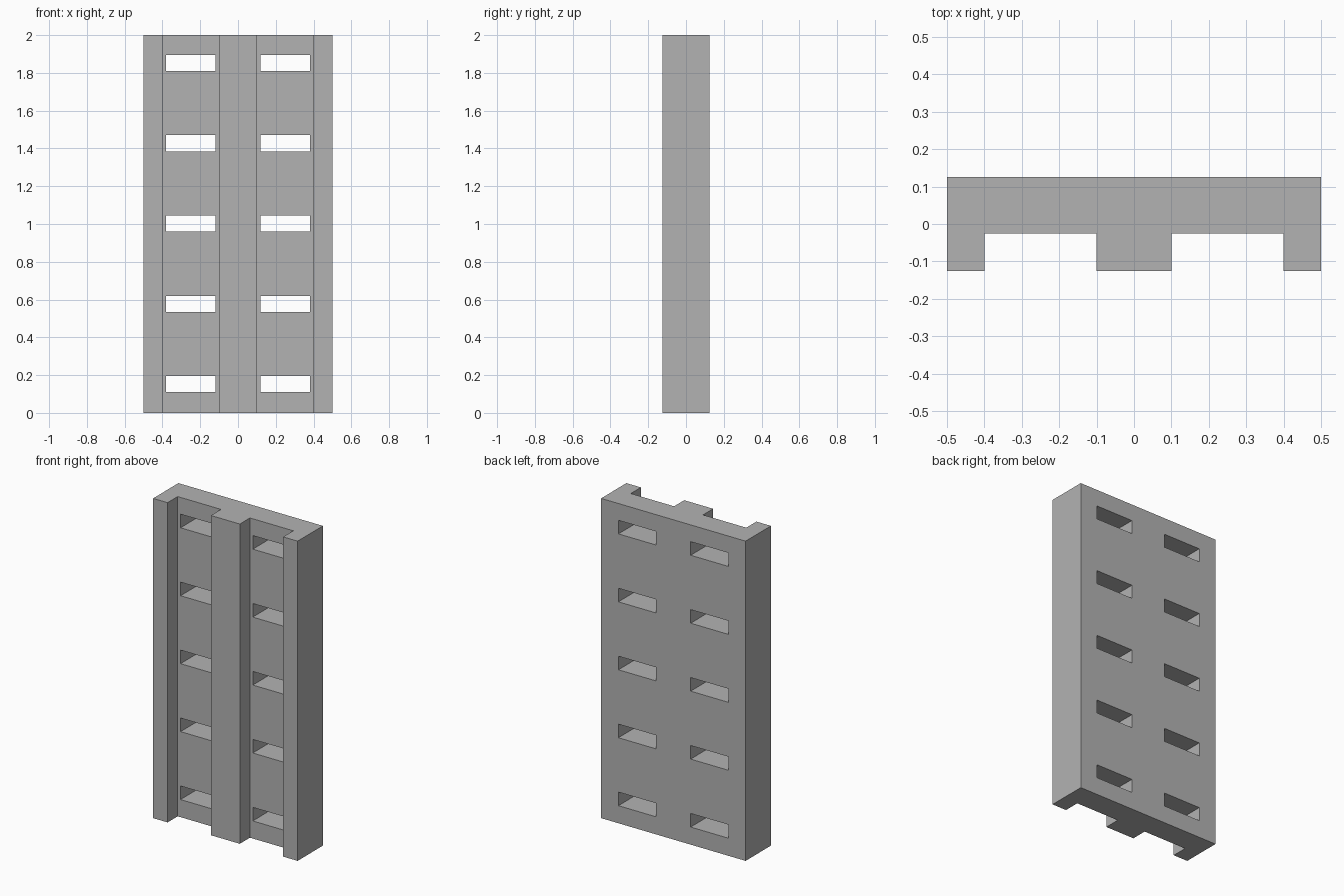
import bpy, bmesh
from mathutils import Matrix, Vector

if "Cube" in bpy.data.objects:
    bpy.data.objects.remove(bpy.data.objects["Cube"])

HEIGHT = 2.0
BACK, RECESS, FRONT = 0.125, -0.025, -0.125

grey = bpy.data.materials.new("mid_grey")
grey.use_nodes = True
colour = (0.45, 0.45, 0.45, 1)
grey.diffuse_color = colour
grey.node_tree.nodes["Principled BSDF"].inputs["Base Color"].default_value = colour


def make_object(name, bm):
    bmesh.ops.recalc_face_normals(bm, faces=bm.faces)
    mesh = bpy.data.meshes.new(name)
    bm.to_mesh(mesh)
    bm.free()
    mesh.materials.append(grey)
    obj = bpy.data.objects.new(name, mesh)
    bpy.context.collection.objects.link(obj)
    return obj


# Panel: mirrored plan profile with two channels, extruded upwards
half = [(0.1, FRONT), (0.1, RECESS), (0.4, RECESS), (0.4, FRONT), (0.5, FRONT), (0.5, BACK)]
profile = half + [(-x, y) for x, y in reversed(half)]
bm = bmesh.new()
base = bm.faces.new([bm.verts.new((x, y, 0)) for x, y in profile])
top = bmesh.ops.extrude_face_region(bm, geom=[base])["geom"]
bmesh.ops.translate(bm, vec=(0, 0, HEIGHT), verts=[v for v in top if isinstance(v, bmesh.types.BMVert)])
panel = make_object("slotted_panel", bm)

# Slots: five rows in each channel
bm = bmesh.new()
for side in (-1, 1):
    for row in range(5):
        place = Matrix.Translation(Vector((side * 0.25, 0.05, 0.1525 + 0.425 * row)))
        bmesh.ops.create_cube(bm, size=1, matrix=place @ Matrix.Diagonal((0.26, 0.4, 0.085, 1)))
cutter = make_object("slot_cutter", bm)
cutter.hide_render = True

# Cut the slots through the panel, then drop the cutter
cut = panel.modifiers.new("slots", 'BOOLEAN')
cut.operation = 'DIFFERENCE'
cut.solver = 'EXACT'
cut.object = cutter
bpy.context.view_layer.objects.active = panel
panel.select_set(True)
bpy.ops.object.modifier_apply(modifier=cut.name)
bpy.data.objects.remove(cutter)
